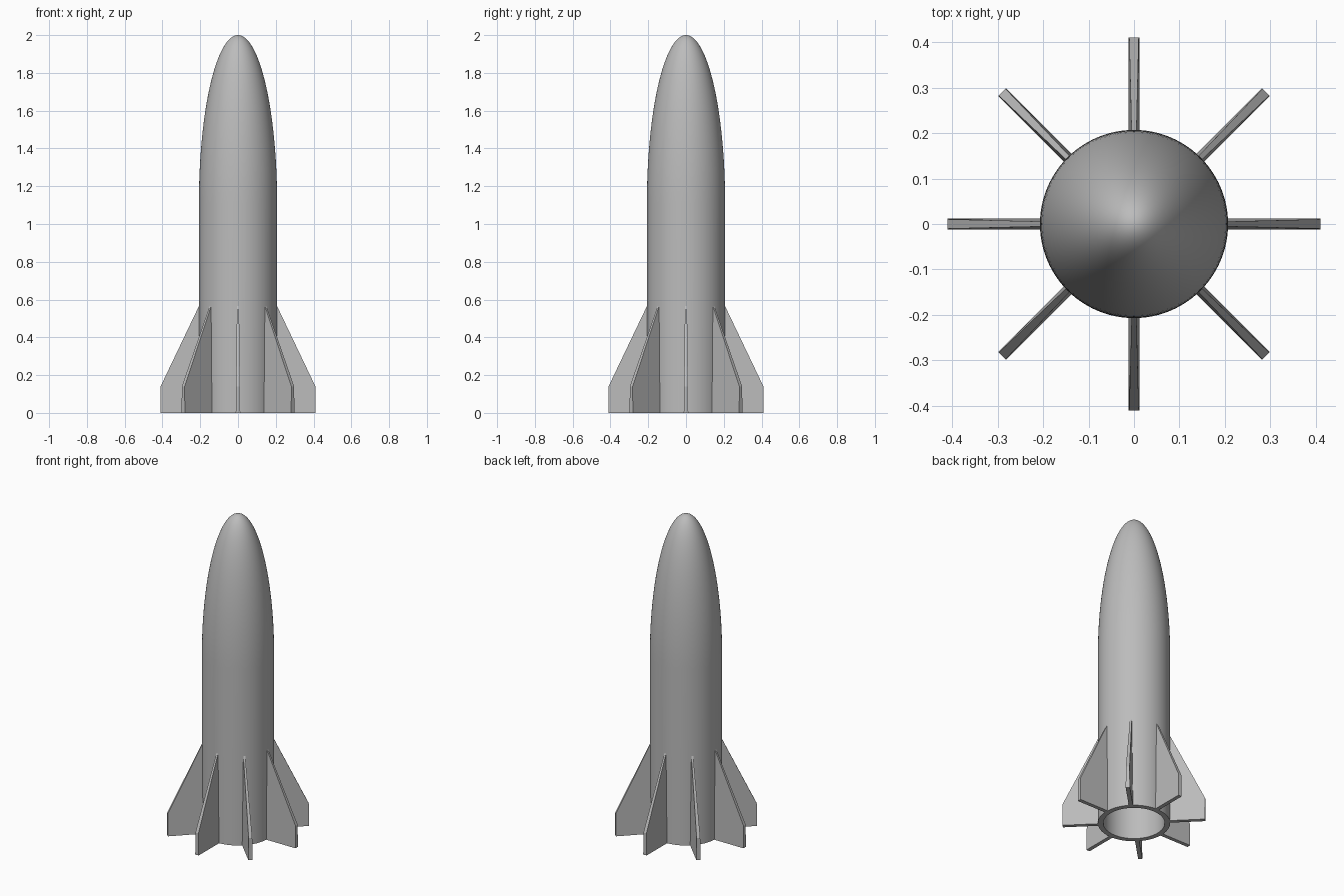
import bpy
import bmesh
from math import sin, cos, pi, radians
from mathutils import Matrix, Vector

cube = bpy.data.objects.get("Cube")
if cube:
    bpy.data.objects.remove(cube)

SIDES = 96
RADIUS, BORE = 0.207, 0.176
SHOULDER, TOP = 1.11, 2.0

grey = bpy.data.materials.new("plain grey")
grey.use_nodes = True
colour = (0.5, 0.5, 0.5, 1)
grey.diffuse_color = colour
grey.node_tree.nodes["Principled BSDF"].inputs["Base Color"].default_value = colour


def add_object(name, bm, smooth=False):
    bmesh.ops.recalc_face_normals(bm, faces=bm.faces)
    mesh = bpy.data.meshes.new(name)
    bm.to_mesh(mesh)
    bm.free()
    mesh.materials.append(grey)
    obj = bpy.data.objects.new(name, mesh)
    bpy.context.collection.objects.link(obj)
    if smooth:
        bpy.ops.object.select_all(action="DESELECT")
        obj.select_set(True)
        bpy.context.view_layer.objects.active = obj
        bpy.ops.object.shade_smooth_by_angle(angle=radians(35))
    return obj


def ogive(radius, top, steps=32):
    """Quarter ellipse from the shoulder to the tip."""
    angles = [i / steps * pi / 2 for i in range(steps + 1)]
    return [(radius * cos(a), SHOULDER + (top - SHOULDER) * sin(a)) for a in angles]


def revolve(name, profile):
    bm = bmesh.new()
    verts = [bm.verts.new((r, 0, z)) for r, z in profile]
    edges = [bm.edges.new(pair) for pair in zip(verts, verts[1:])]
    bmesh.ops.spin(bm, geom=verts + edges, cent=(0, 0, 0), axis=(0, 0, 1),
                   angle=2 * pi, steps=SIDES, use_merge=True)
    bmesh.ops.remove_doubles(bm, verts=bm.verts, dist=0.0001)
    return add_object(name, bm, smooth=True)


# Hollow body with an open tail and rounded nose
outside = [(RADIUS, 0)] + ogive(RADIUS, TOP)
inside = [(BORE, 0)] + ogive(BORE, TOP - 0.08)
revolve("rocket_body", inside[::-1] + outside)

# Fin outline: radius, height, thickness (thinner toward the top)
FIN = [(0.195, 0, 0.024), (0.41, 0, 0.024), (0.41, 0.14, 0.021),
       (RADIUS, 0.565, 0.011), (0.195, 0.565, 0.011)]


def add_fin(index):
    bm = bmesh.new()
    turn = Matrix.Rotation(index * pi / 4, 3, "Z")
    left, right = ([bm.verts.new(turn @ Vector((r, side * t / 2, z)))
                    for r, z, t in FIN] for side in (1, -1))
    bm.faces.new(left)
    bm.faces.new(right[::-1])
    for i in range(len(FIN)):
        j = (i + 1) % len(FIN)
        bm.faces.new((left[i], right[i], right[j], left[j]))
    add_object(f"fin_{index + 1}", bm)


# Eight evenly spaced fins
for index in range(8):
    add_fin(index)
